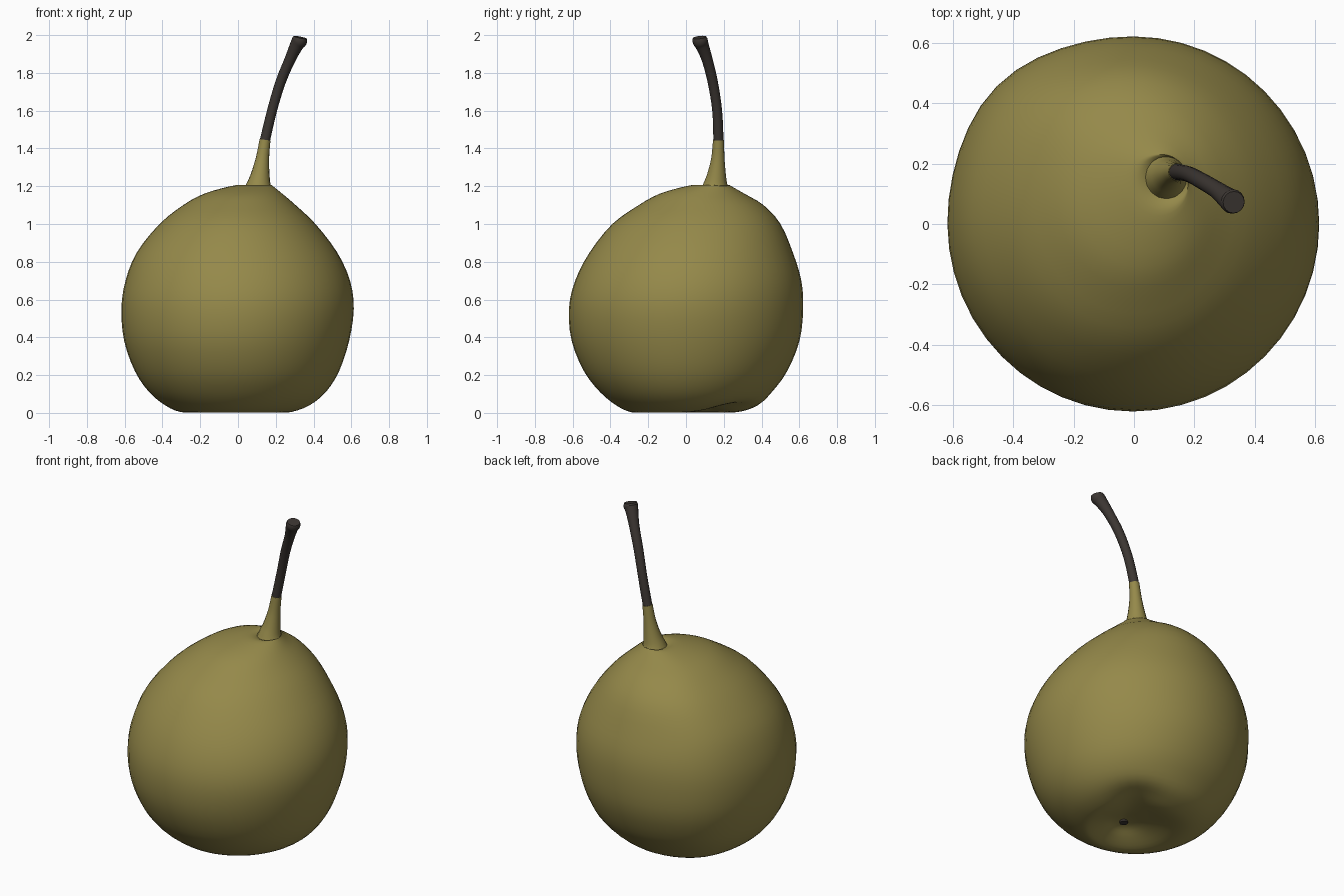
import bpy, math
from mathutils import Vector

if "Cube" in bpy.data.objects:
    bpy.data.objects.remove(bpy.data.objects["Cube"])


def material(name, rgb):
    m = bpy.data.materials.new(name)
    m.diffuse_color = (*rgb, 1)
    m.use_nodes = True
    m.node_tree.nodes["Principled BSDF"].inputs["Base Color"].default_value = m.diffuse_color
    return m


olive = material("olive skin", (0.30, 0.25, 0.068))
bark = material("dark bark", (0.045, 0.037, 0.032))


def smooth_rows(rows, steps):
    """Catmull-Rom interpolation of rows of numbers."""
    out = []
    n = len(rows)
    for i in range(n - 1):
        a, b, c, d = rows[max(i - 1, 0)], rows[i], rows[i + 1], rows[min(i + 2, n - 1)]
        for s in range(steps):
            t = s / steps
            out.append([0.5 * (2 * q + (r - p) * t + (2 * p - 5 * q + 4 * r - u) * t * t
                               + (3 * q - p - 3 * r + u) * t ** 3)
                        for p, q, r, u in zip(a, b, c, d)])
    out.append(list(rows[-1]))
    return out


def loft(name, rings, mat):
    """Skin a list of equal point rings and cap both ends."""
    n = len(rings[0])
    verts = [p for ring in rings for p in ring]
    faces = [(k * n + i, k * n + (i + 1) % n, (k + 1) * n + (i + 1) % n, (k + 1) * n + i)
             for k in range(len(rings) - 1) for i in range(n)]
    faces.append(tuple(reversed(range(n))))
    faces.append(tuple(range((len(rings) - 1) * n, len(rings) * n)))
    me = bpy.data.meshes.new(name)
    me.from_pydata(verts, [], faces)
    me.materials.append(mat)
    ob = bpy.data.objects.new(name, me)
    bpy.context.collection.objects.link(ob)
    bpy.ops.object.select_all(action='DESELECT')
    ob.select_set(True)
    bpy.context.view_layer.objects.active = ob
    bpy.ops.object.shade_smooth_by_angle(angle=math.radians(50))
    return ob


def tube(name, path, mat, sides=16):
    """Round tube through rows of x, y, z, radius."""
    rows = smooth_rows(path, 4)
    rings = []
    for i, (x, y, z, r) in enumerate(rows):
        t = (Vector(rows[min(i + 1, len(rows) - 1)][:3]) - Vector(rows[max(i - 1, 0)][:3])).normalized()
        u = Vector((0, 1, 0)).cross(t).normalized()
        v = t.cross(u)
        rings.append([Vector((x, y, z)) + r * (math.cos(a) * u + math.sin(a) * v)
                      for a in (math.tau * k / sides for k in range(sides))])
    return loft(name, rings, mat)


# Fruit: z, x min, x max, y min, y max, from the bottom dimple to the top
profile = [
    (0.075, -0.02, 0.02, -0.11, -0.07),
    (0.065, -0.07, 0.07, -0.15, -0.01),
    (0.035, -0.15, 0.15, -0.20, 0.11),
    (0.006, -0.24, 0.23, -0.26, 0.22),
    (0.006, -0.31, 0.29, -0.30, 0.30),
    (0.04, -0.385, 0.38, -0.37, 0.385),
    (0.11, -0.47, 0.465, -0.455, 0.455),
    (0.22, -0.545, 0.535, -0.54, 0.535),
    (0.38, -0.602, 0.588, -0.605, 0.60),
    (0.55, -0.617, 0.613, -0.62, 0.62),
    (0.70, -0.595, 0.593, -0.587, 0.61),
    (0.85, -0.535, 0.525, -0.51, 0.565),
    (1.00, -0.415, 0.41, -0.39, 0.50),
    (1.10, -0.29, 0.305, -0.25, 0.41),
    (1.16, -0.18, 0.235, -0.14, 0.31),
    (1.20, -0.04, 0.185, 0.0, 0.24),
    (1.205, 0.02, 0.178, 0.06, 0.228),
    (1.185, 0.06, 0.165, 0.10, 0.215),
]
SIDES = 48
rings = []
for z, x0, x1, y0, y1 in smooth_rows(profile, 3):
    ring = []
    for k in range(SIDES):
        a = math.tau * k / SIDES
        # slight shoulder at the back left
        bulge = 1 + 0.04 * math.exp(-((a - math.radians(135)) / 0.4) ** 2)
        # shallow groove in the bottom rim, towards the back right
        groove = 0.045 * math.exp(-((a - math.radians(52)) / 0.5) ** 2)
        r = (x1 - x0) / 2
        groove *= math.exp(-((r - 0.28) / 0.13) ** 2) if z < 0.3 else 0
        ring.append(((x0 + x1) / 2 + r * bulge * math.cos(a),
                     (y0 + y1) / 2 + (y1 - y0) / 2 * bulge * math.sin(a),
                     z + groove))
    rings.append(ring)
loft("fruit", rings, olive)

# Fleshy lower stem, flaring into the fruit
tube("stem_base", [
    (0.108, 0.155, 1.17, 0.085), (0.11, 0.156, 1.205, 0.066),
    (0.118, 0.162, 1.26, 0.050), (0.13, 0.169, 1.35, 0.035),
    (0.143, 0.172, 1.445, 0.029)], olive)

# Woody upper stem with a thicker tip
tube("stem", [
    (0.142, 0.172, 1.44, 0.027), (0.18, 0.165, 1.60, 0.026),
    (0.225, 0.142, 1.75, 0.027), (0.275, 0.112, 1.87, 0.029),
    (0.31, 0.085, 1.945, 0.036), (0.325, 0.075, 1.97, 0.041),
    (0.33, 0.072, 1.988, 0.036)], bark)

# Dark remnant of the blossom in the dimple
tube("blossom_end", [(0, -0.09, 0.063, 0.024), (0, -0.09, 0.09, 0.022)], bark, 10)
